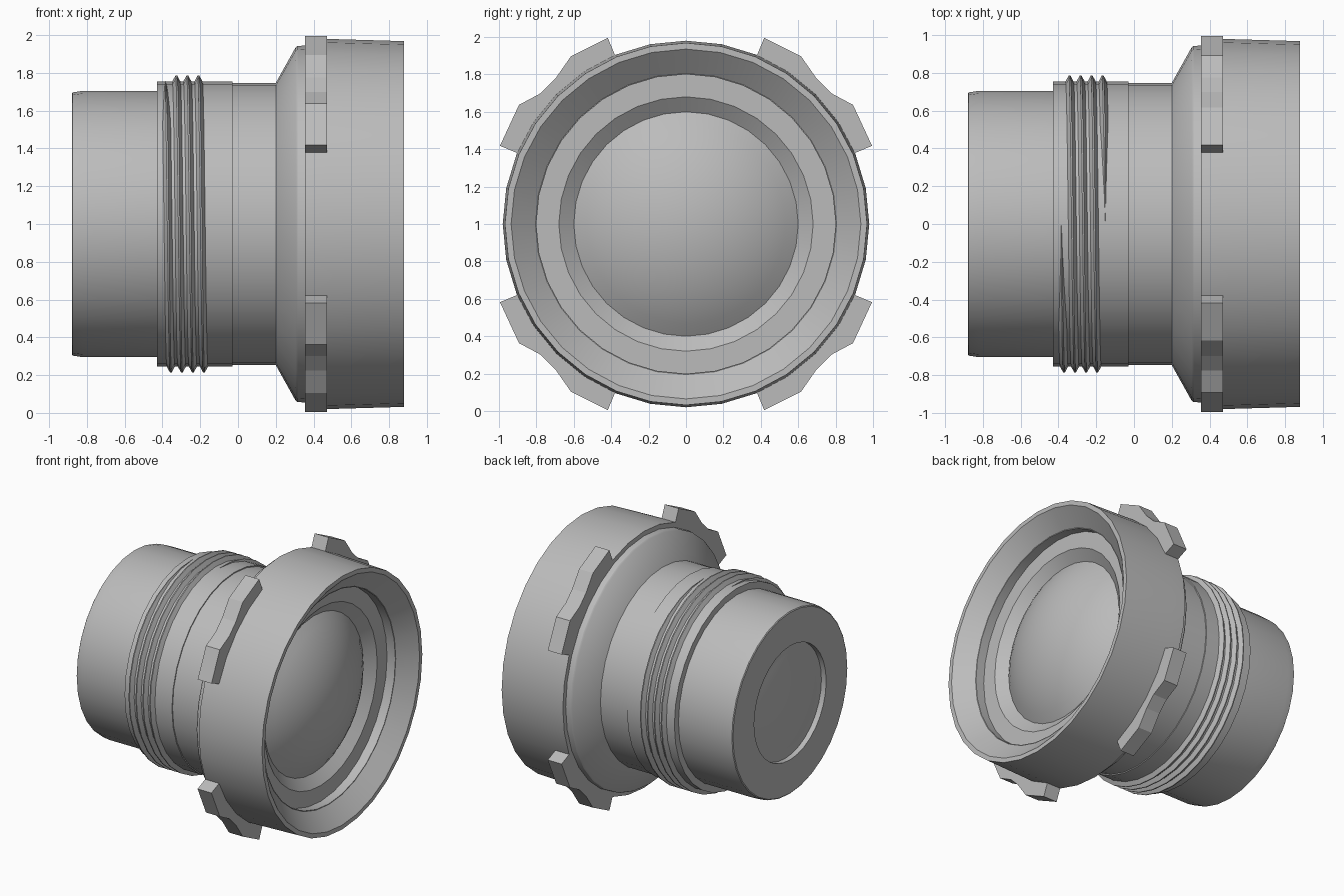
import bpy, bmesh, math
from mathutils import Matrix

if "Cube" in bpy.data.objects:
    bpy.data.objects.remove(bpy.data.objects["Cube"])

SIDES = 32
grey = bpy.data.materials.new("mid_grey")
grey.diffuse_color = (0.5, 0.5, 0.5, 1)
grey.use_nodes = True
grey.node_tree.nodes["Principled BSDF"].inputs["Base Color"].default_value = grey.diffuse_color


def finish(name, bm, smooth=30):
    """Turn a bmesh built around the x axis into an object raised to z = 1."""
    bmesh.ops.remove_doubles(bm, verts=bm.verts, dist=1e-5)
    bmesh.ops.recalc_face_normals(bm, faces=bm.faces)
    bm.transform(Matrix.Translation((0, 0, 1)))
    me = bpy.data.meshes.new(name)
    bm.to_mesh(me)
    bm.free()
    ob = bpy.data.objects.new(name, me)
    bpy.context.collection.objects.link(ob)
    me.materials.append(grey)
    if smooth:
        bpy.ops.object.select_all(action='DESELECT')
        ob.select_set(True)
        bpy.context.view_layer.objects.active = ob
        bpy.ops.object.shade_smooth_by_angle(angle=math.radians(smooth))
    return ob


def bridge(bm, rings, closed):
    """Skin a list of vertex loops; closed loops wrap round the axis."""
    for a, b in zip(rings, rings[1:]):
        n = len(a)
        for i in range(n if closed else n - 1):
            j = (i + 1) % n
            bm.faces.new((a[i], a[j], b[j], b[i]))


def lathe(name, profile):
    """Revolve (x, radius) points about the x axis."""
    bm = bmesh.new()
    turns = [2 * math.pi * i / SIDES for i in range(SIDES)]
    rings = [[bm.verts.new((x, r * math.cos(t), r * math.sin(t))) for t in turns]
             for x, r in profile]
    bridge(bm, rings, True)
    return finish(name, bm)


def dome(edge_x, radius, sag, steps=8):
    """Profile of a spherical cap from its edge to its middle."""
    ball = (radius ** 2 + sag ** 2) / (2 * abs(sag))
    half = math.asin(radius / ball)
    sign = math.copysign(1, sag)
    return [(edge_x + sag - sign * ball * (1 - math.cos(half * k / steps)),
             ball * math.sin(half * k / steps)) for k in range(steps, -1, -1)]


# Rear sleeve with its recessed end
lathe("rear_sleeve", [(-0.84, 0.435), (-0.88, 0.435), (-0.88, 0.69),
                      (-0.875, 0.697), (-0.82, 0.705), (-0.43, 0.705)])
# Threaded collar
lathe("threaded_collar", [(-0.43, 0.70), (-0.43, 0.755), (-0.03, 0.755), (-0.03, 0.747)])
# Neck and flared shoulder
lathe("neck", [(-0.03, 0.747), (0.20, 0.747), (0.305, 0.935), (0.315, 0.942),
               (0.355, 0.945), (0.355, 0.98)])
# Front hood, with the stepped inner funnel
lathe("hood", [(0.355, 0.98), (0.47, 0.98), (0.88, 0.968), (0.88, 0.935), (0.77, 0.805),
               (0.77, 0.80), (0.70, 0.80), (0.70, 0.68), (0.64, 0.60)])
# Glass
lathe("front_glass", dome(0.64, 0.60, 0.20))
lathe("rear_glass", [(-0.84, 0.435), (-0.84, 0.41)] + dome(-0.84, 0.41, -0.035))

# Helical thread: four turns, fading out at both ends
bm = bmesh.new()
TURNS, PITCH = 4, 0.0585
rings = []
for i in range(TURNS * SIDES + 1):
    turn = i / SIDES
    t = math.pi / 2 + 2 * math.pi * turn
    x = -0.385 + PITCH * turn
    size = max(0.05, min(1, turn * 8, (TURNS - turn) * 8))
    rings.append([bm.verts.new((x + dx * size, r * math.cos(t), r * math.sin(t)))
                  for dx, r in ((-0.024, 0.75), (-0.004, 0.755 + 0.032 * size),
                                (0.004, 0.755 + 0.032 * size), (0.024, 0.75))])
bridge(bm, rings, False)
finish("thread", bm, 25)

# Four bayonet lugs with a dipped outer edge
LUG = [(22.8, 0.95), (22.8, 1.079), (35.5, 1.097), (42, 1.045), (48, 1.045),
       (55.5, 1.087), (67.2, 1.079), (67.2, 0.95), (56, 0.95), (45, 0.95), (34, 0.95)]
for k in range(4):
    bm = bmesh.new()
    flip = k % 2
    verts = []
    for a, r in LUG:
        t = math.radians((90 - a if flip else a) + 90 * k)
        verts.append(bm.verts.new((0.355, r * math.cos(t), r * math.sin(t))))
    face = bm.faces.new(verts)
    ext = bmesh.ops.extrude_face_region(bm, geom=[face])["geom"]
    bmesh.ops.translate(bm, vec=(0.117, 0, 0),
                        verts=[v for v in ext if isinstance(v, bmesh.types.BMVert)])
    finish("lug_%d" % (k + 1), bm, 0)
